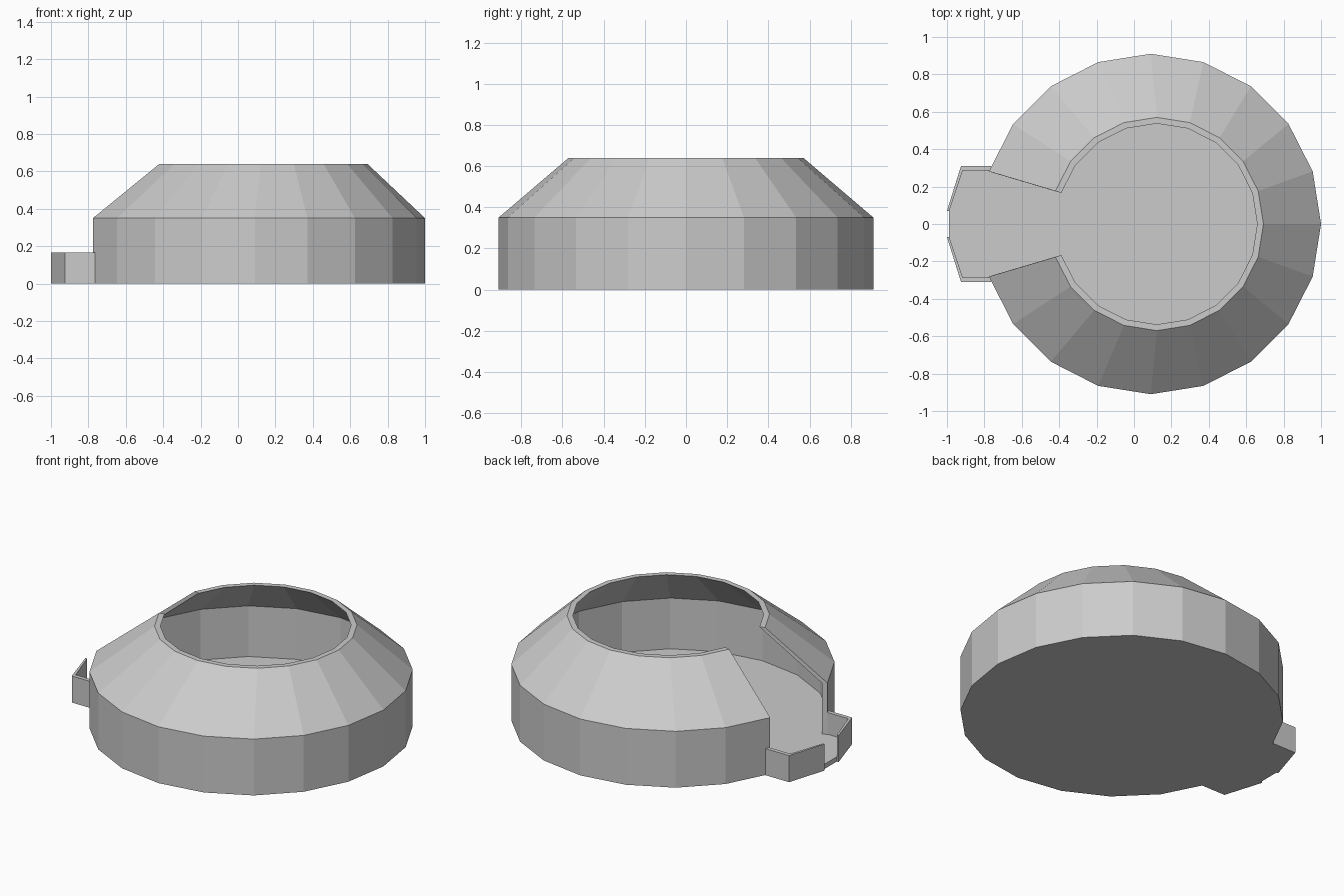
import bpy, bmesh
from math import cos, sin, radians

if "Cube" in bpy.data.objects:
    bpy.data.objects.remove(bpy.data.objects["Cube"])


def make_object(name, bm):
    bmesh.ops.recalc_face_normals(bm, faces=bm.faces)
    mesh = bpy.data.meshes.new(name)
    bm.to_mesh(mesh)
    bm.free()
    obj = bpy.data.objects.new(name, mesh)
    bpy.context.collection.objects.link(obj)
    return obj


def prism(name, points, height):
    """Upright prism on the ground from a plan outline."""
    bm = bmesh.new()
    low = [bm.verts.new((x, y, 0)) for x, y in points]
    top = [bm.verts.new((x, y, height)) for x, y in points]
    bm.faces.new(low)
    bm.faces.new(top)
    n = len(points)
    for i in range(n):
        j = (i + 1) % n
        bm.faces.new((low[i], low[j], top[j], top[i]))
    return make_object(name, bm)


# 20-sided plan with two sides left open at -x for the doorway
ANGLES = [radians(18 * i) for i in range(-9, 10)]

# Wall and sloped roof: cross-section as (centre x, radius, z)
PROFILE = [(0.09, 0.91, 0), (0.09, 0.91, 0.35), (0.122, 0.57, 0.64),
           (0.122, 0.537, 0.64), (0.09, 0.877, 0.345), (0.09, 0.877, 0)]
bm = bmesh.new()
sections = [[bm.verts.new((cx + r * cos(a), r * sin(a), z)) for cx, r, z in PROFILE]
            for a in ANGLES]
n = len(PROFILE)
for a, b in zip(sections, sections[1:]):
    for i in range(n):
        j = (i + 1) % n
        bm.faces.new((a[i], a[j], b[j], b[i]))
bm.faces.new(sections[0])
bm.faces.new(sections[-1])
make_object("wall_and_roof", bm)

# Floor plate reaching out through the doorway
ring = [(0.09 + 0.877 * cos(a), 0.877 * sin(a)) for a in ANGLES]
porch = [(-0.775, 0.281), (-0.775, 0.285), (-0.916, 0.285), (-0.988, 0.07)]
floor = ring + porch + [(x, -y) for x, y in reversed(porch)]
prism("floor", floor, 0.03)

# Low porch walls on both sides of the entrance
low_wall = [(-0.765, 0.31), (-0.925, 0.31), (-1.0, 0.07),
            (-0.988, 0.07), (-0.916, 0.285), (-0.765, 0.285)]
for name, side in (("porch_wall_back", 1), ("porch_wall_front", -1)):
    prism(name, [(x, y * side) for x, y in low_wall], 0.165)
